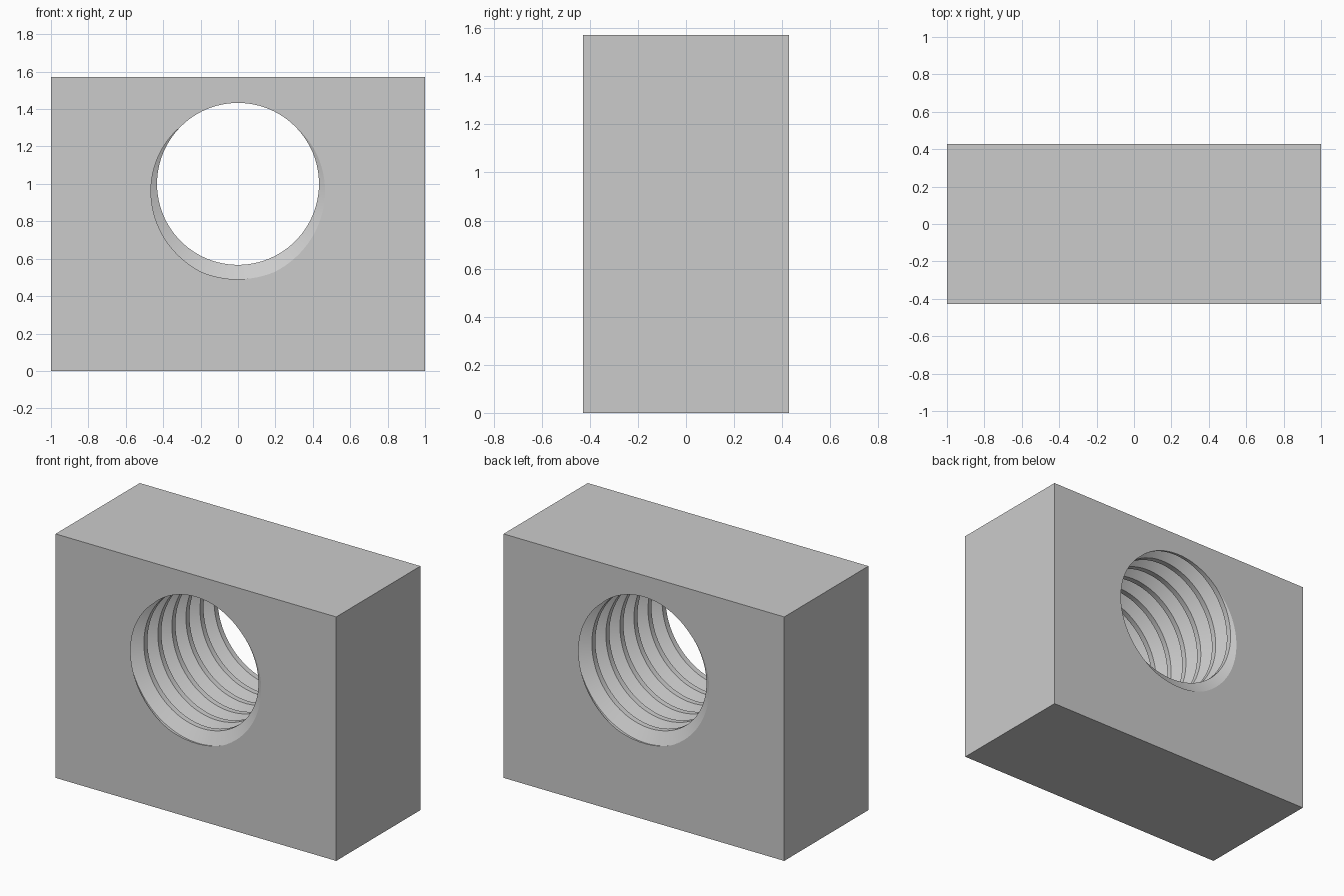
import bpy, bmesh, math
from mathutils import Vector

if "Cube" in bpy.data.objects:
    bpy.data.objects.remove(bpy.data.objects["Cube"], do_unlink=True)

# Block and thread dimensions
HALF_W, HALF_D, HEIGHT = 1.0, 3 / 7, 11 / 7
AXIS_Z, PITCH, TURNS, SEGMENTS = 1.0, 1 / 7, 6, 96
MINOR, MAJOR = 0.433, 0.51

# One pitch of thread profile: (fraction of pitch, radius)
PROFILE = [(-1 / 16, MAJOR), (1 / 16, MAJOR), (3 / 8, MINOR),
           (5 / 8, MINOR), (15 / 16, MAJOR)]

grey = bpy.data.materials.new("light_grey_metal")
grey.use_nodes = True
colour = (0.6, 0.6, 0.6, 1)
grey.diffuse_color = colour
grey.node_tree.nodes["Principled BSDF"].inputs["Base Color"].default_value = colour

bm = bmesh.new()


def thread_point(turn, step, offset, radius):
    t = step / SEGMENTS
    angle = -math.pi / 2 - math.tau * t
    return Vector((radius * math.cos(angle),
                   -HALF_D + PITCH * (turn + t + offset),
                   AXIS_Z + radius * math.sin(angle)))


# Right-handed thread, swept beyond both faces of the block
for turn in range(-2, TURNS + 2):
    rows = [[bm.verts.new(thread_point(turn, k, *p)) for p in PROFILE]
            for k in range(SEGMENTS + 1)]
    for a, b in zip(rows, rows[1:]):
        for i in range(len(PROFILE) - 1):
            bm.faces.new((a[i], a[i + 1], b[i + 1], b[i])).smooth = True
bmesh.ops.remove_doubles(bm, verts=bm.verts, dist=1e-5)

# Trim the thread flush with the front and back
for side in (-1, 1):
    bmesh.ops.bisect_plane(bm, geom=bm.verts[:] + bm.edges[:] + bm.faces[:], dist=1e-5,
                           plane_co=(0, side * HALF_D, 0), plane_no=(0, side, 0),
                           clear_outer=True)

# Front and back faces, each with the threaded opening
corners = {}
for side in (-1, 1):
    rim = [e for e in bm.edges if e.is_boundary
           and all(abs(v.co.y - side * HALF_D) < 1e-4 for v in e.verts)]
    ring = [bm.verts.new((x, side * HALF_D, z)) for x, z in
            ((-HALF_W, 0), (HALF_W, 0), (HALF_W, HEIGHT), (-HALF_W, HEIGHT))]
    rim += [bm.edges.new((ring[i], ring[(i + 1) % 4])) for i in range(4)]
    bmesh.ops.triangle_fill(bm, edges=rim, use_beauty=True, normal=(0, side, 0))
    corners[side] = ring

# Outer sides, top and bottom
for i in range(4):
    j = (i + 1) % 4
    bm.faces.new((corners[-1][i], corners[-1][j], corners[1][j], corners[1][i]))
bmesh.ops.recalc_face_normals(bm, faces=bm.faces)

mesh = bpy.data.meshes.new("threaded_block")
bm.to_mesh(mesh)
bm.free()
mesh.materials.append(grey)
block = bpy.data.objects.new("threaded_block", mesh)
bpy.context.collection.objects.link(block)

# Smooth along the helix, sharp at the thread edges
bpy.ops.object.select_all(action="DESELECT")
block.select_set(True)
bpy.context.view_layer.objects.active = block
bpy.ops.object.shade_smooth_by_angle(angle=math.radians(25))
